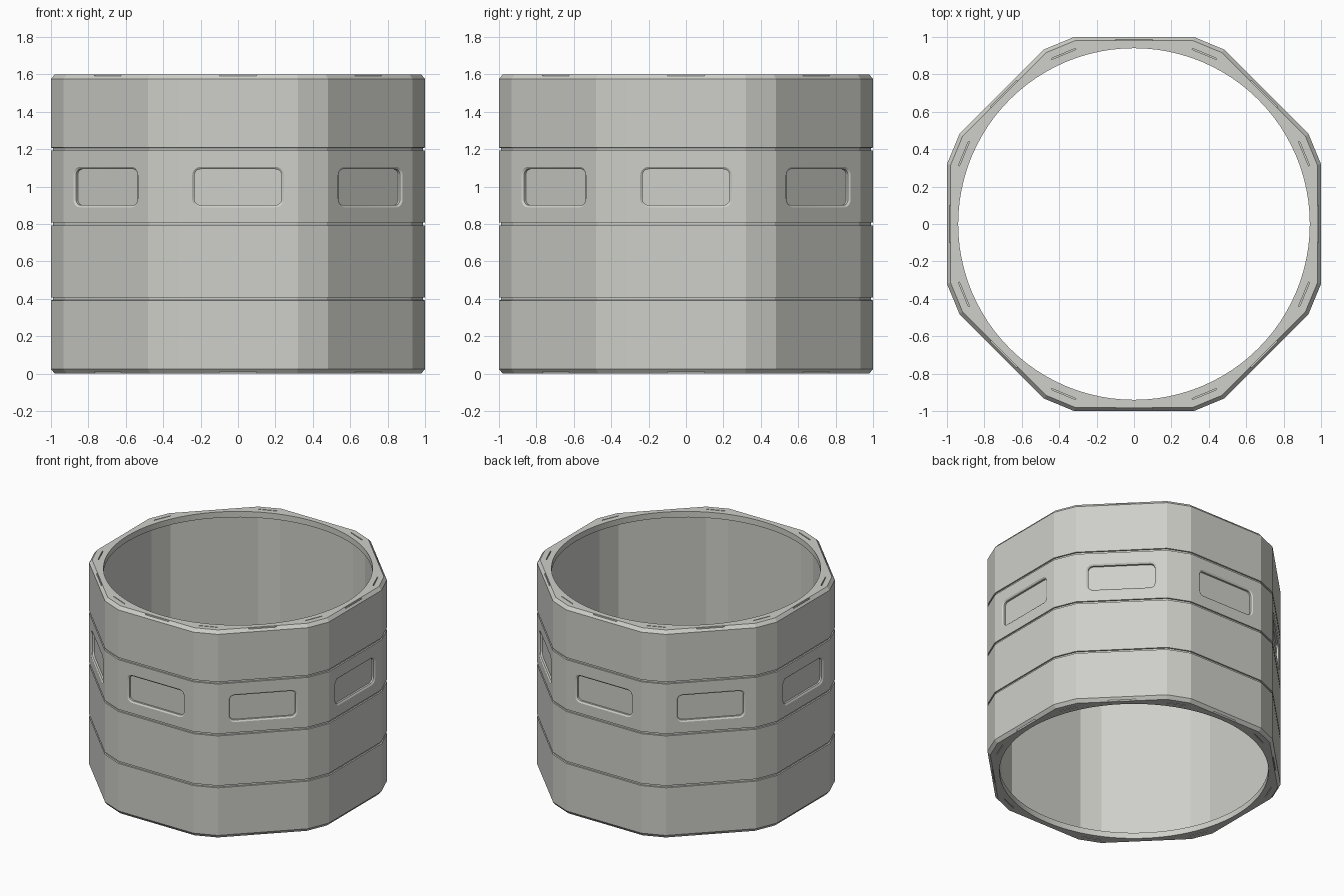
import bpy, bmesh
from math import pi, cos, sin, tan
from mathutils import Matrix, Vector

cube = bpy.data.objects.get("Cube")
if cube:
    bpy.data.objects.remove(cube)

HEIGHT, HALF_FLAT = 1.6, 0.32

grey = bpy.data.materials.new("warm_light_grey")
grey.use_nodes = True
grey.diffuse_color = (0.62, 0.625, 0.585, 1)
grey.node_tree.nodes["Principled BSDF"].inputs["Base Color"].default_value = grey.diffuse_color


def outline(inset):
    """Octagon with cut corners, every side moved inward by inset."""
    half = HALF_FLAT - inset * tan(pi / 16)
    pts = []
    for i in range(8):
        turn = Matrix.Rotation(i * pi / 4, 2)
        pts += [turn @ Vector((s * half, -1 + inset)) for s in (-1, 1)]
    return pts


def add_loft(bm, rings):
    """Closed solid through rings of equal point count."""
    loops = [[bm.verts.new(p) for p in ring] for ring in rings]
    n = len(loops[0])
    for a, b in zip(loops, loops[1:]):
        for i in range(n):
            j = (i + 1) % n
            bm.faces.new((a[i], a[j], b[j], b[i]))
    bm.faces.new(loops[0][::-1])
    bm.faces.new(loops[-1])


def finish(name, bm):
    bmesh.ops.recalc_face_normals(bm, faces=bm.faces)
    mesh = bpy.data.meshes.new(name)
    bm.to_mesh(mesh)
    bm.free()
    mesh.materials.append(grey)
    obj = bpy.data.objects.new(name, mesh)
    bpy.context.collection.objects.link(obj)
    return obj


def prism(name, pts, z0, z1):
    bm = bmesh.new()
    add_loft(bm, [[(x, y, z) for x, y in pts] for z in (z0, z1)])
    return finish(name, bm)


def rounded_rect(hw, hh, r, y, z, steps=5):
    pts = []
    for k, (sx, sz) in enumerate(((1, 1), (-1, 1), (-1, -1), (1, -1))):
        for i in range(steps + 1):
            a = (k + i / steps) * pi / 2
            pts.append(Vector((sx * (hw - r) + r * cos(a), y, z + sz * (hh - r) + r * sin(a))))
    return pts


# Outer shell with bevelled rims and three grooves
profile = [(0.02, 0), (0, 0.025)]
for z in (0.4, 0.8, 1.2):
    profile += [(0, z - 0.008), (0.01, z - 0.007), (0.01, z + 0.007), (0, z + 0.008)]
profile += [(0, HEIGHT - 0.025), (0.02, HEIGHT)]
bm = bmesh.new()
add_loft(bm, [[(p.x, p.y, z) for p in outline(d)] for d, z in profile])
shell = finish("ring_shell", bm)

# Faceted chamber and the round openings at both ends
chamber = prism("chamber_cutter", outline(0.045), 0.045, HEIGHT - 0.045)
circle = [(0.94 * cos(i * pi / 48), 0.94 * sin(i * pi / 48)) for i in range(96)]
opening = prism("opening_cutter", circle, -0.1, HEIGHT + 0.1)

# Recessed panels with a bevelled lip, one on each flat
bm = bmesh.new()
for i in range(8):
    turn = Matrix.Rotation(i * pi / 4, 3, 'Z')
    rings = [rounded_rect(0.245 - d, 0.108 - d, 0.045 - d, y, 0.997)
             for d, y in ((0, -1.05), (0, -1), (0.012, -0.992), (0.012, -0.978))]
    add_loft(bm, [[turn @ p for p in ring] for ring in rings])
panels = finish("panel_cutter", bm)

# Fine slots around both rims
bm = bmesh.new()
for z in (0, HEIGHT):
    for i in range(16):
        half = 0.07 if i % 2 else 0.1
        place = (Matrix.Rotation(i * pi / 8, 4, 'Z') @ Matrix.Translation((0, -0.984, z))
                 @ Matrix.Diagonal((2 * half, 0.006, 0.03, 1)))
        bmesh.ops.create_cube(bm, size=1, matrix=place)
slots = finish("slot_cutter", bm)

for cutter in (chamber, opening, panels, slots):
    mod = shell.modifiers.new(cutter.name, 'BOOLEAN')
    mod.operation = 'DIFFERENCE'
    mod.solver = 'EXACT'
    mod.object = cutter

# Apply the cuts and drop the cutters
bpy.context.view_layer.update()
cut = bpy.data.meshes.new_from_object(shell.evaluated_get(bpy.context.evaluated_depsgraph_get()))
shell.modifiers.clear()
shell.data = cut
for cutter in (chamber, opening, panels, slots):
    bpy.data.objects.remove(cutter)

# Smooth the round openings, keep the facets crisp
bpy.context.view_layer.objects.active = shell
shell.select_set(True)
bpy.ops.object.shade_smooth_by_angle(angle=pi / 15)
